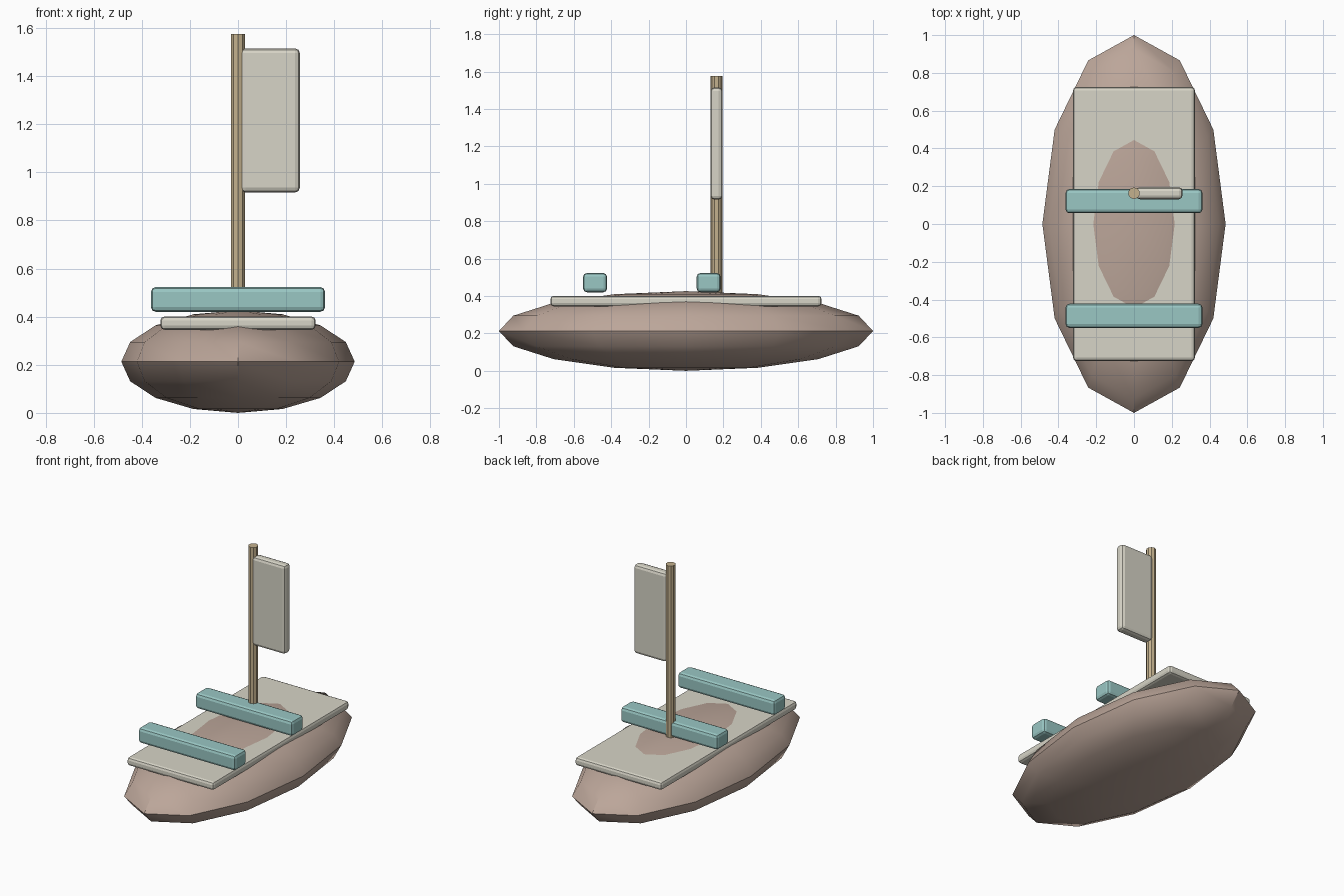
import bpy
import math

if "Cube" in bpy.data.objects:
    bpy.data.objects.remove(bpy.data.objects["Cube"])


def material(name, rgb):
    m = bpy.data.materials.new(name)
    m.diffuse_color = (*rgb, 1)
    m.use_nodes = True
    m.node_tree.nodes["Principled BSDF"].inputs["Base Color"].default_value = m.diffuse_color
    return m


hull_brown = material("hull_brown", (0.50, 0.38, 0.32))
canvas = material("canvas", (0.68, 0.66, 0.57))
teal = material("teal", (0.32, 0.57, 0.55))
wood = material("wood", (0.55, 0.44, 0.27))


def finish(name, mat):
    ob = bpy.context.object
    ob.name = name
    ob.data.materials.append(mat)
    return ob


def rounded_box(name, lo, hi, bevel, mat):
    centre = [(a + b) / 2 for a, b in zip(lo, hi)]
    bpy.ops.mesh.primitive_cube_add(size=1, location=centre)
    ob = finish(name, mat)
    ob.scale = [b - a for a, b in zip(lo, hi)]
    bpy.ops.object.transform_apply(location=False, rotation=False, scale=True)
    mod = ob.modifiers.new("rounding", 'BEVEL')
    mod.width = bevel
    mod.segments = 2
    return ob


# Hull: squashed low-poly ellipsoid
bpy.ops.mesh.primitive_uv_sphere_add(segments=12, ring_count=8, radius=1,
                                     location=(0, 0, 0.213))
hull = finish("hull", hull_brown)
hull.scale = (0.485, 1.0, 0.213)
bpy.ops.object.transform_apply(location=False, rotation=False, scale=True)
bpy.ops.object.shade_smooth_by_angle(angle=math.radians(40))

# Deck, with the crown of the hull showing through
rounded_box("deck", (-0.323, -0.725, 0.345), (0.323, 0.725, 0.401), 0.018, canvas)

# Two bench seats
for name, y in (("rear_seat", 0.121), ("front_seat", -0.486)):
    rounded_box(name, (-0.362, y - 0.064, 0.42), (0.362, y + 0.064, 0.523), 0.02, teal)

# Mast
bpy.ops.mesh.primitive_cylinder_add(vertices=10, radius=0.031, depth=1.19,
                                    location=(0, 0.163, 0.98))
finish("mast", wood)

# Sail, on one side of the mast
rounded_box("sail", (0.011, 0.131, 0.916), (0.257, 0.195, 1.515), 0.02, canvas)
